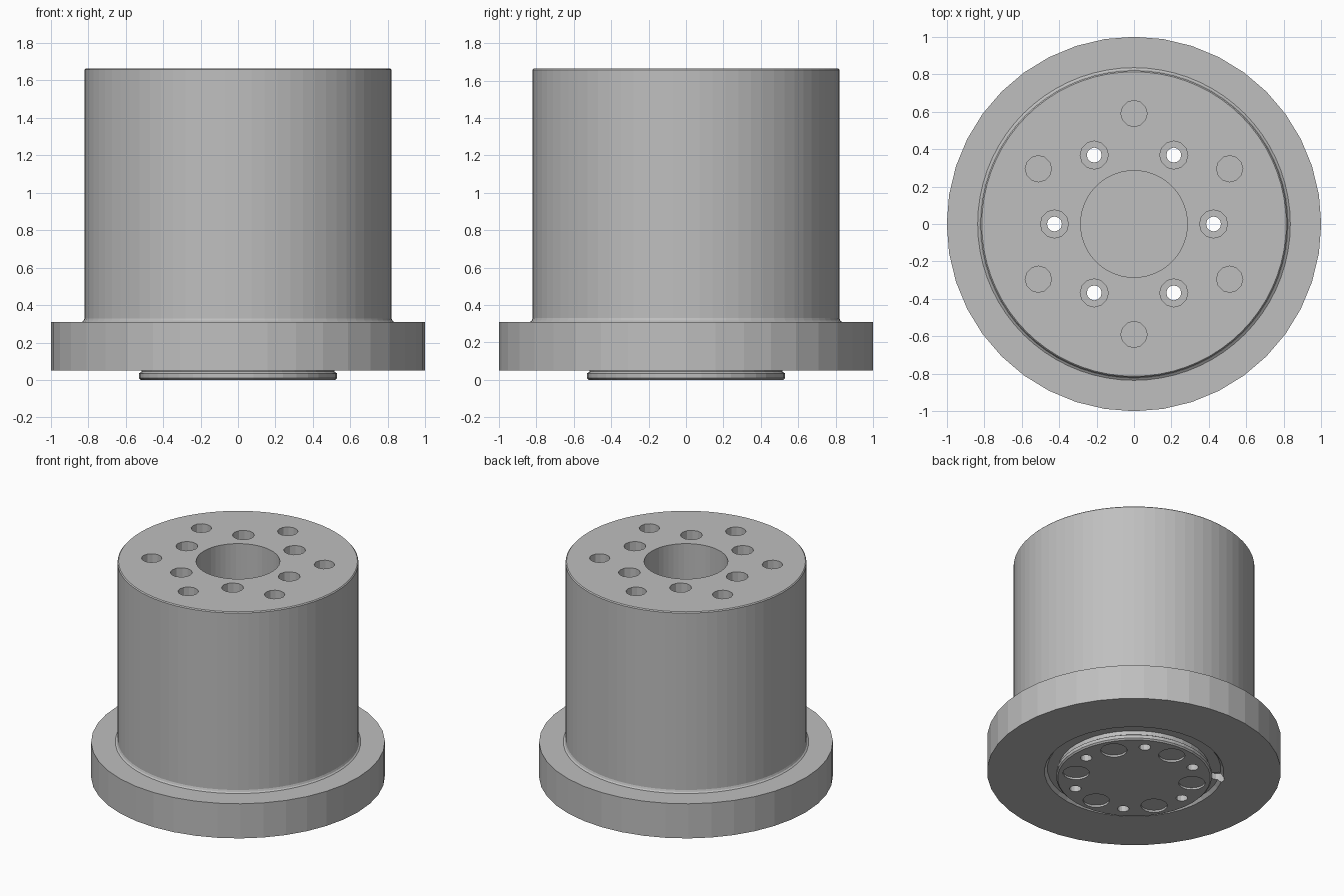
import bpy, bmesh
from math import cos, sin, radians, tau
from mathutils import Matrix, Vector

if "Cube" in bpy.data.objects:
    bpy.data.objects.remove(bpy.data.objects["Cube"], do_unlink=True)

steel = bpy.data.materials.new("machined grey")
steel.use_nodes = True
grey = (0.52, 0.52, 0.52, 1)
steel.diffuse_color = grey
steel.node_tree.nodes["Principled BSDF"].inputs["Base Color"].default_value = grey


def add_lathe(bm, profile, sides, centre=(0, 0)):
    """Revolve a closed (radius, z) outline and merge it into bm."""
    part = bmesh.new()
    verts = [part.verts.new((r, 0, z)) for r, z in profile]
    edges = [part.edges.new(pair) for pair in zip(verts, verts[1:])]
    bmesh.ops.spin(part, geom=verts + edges, cent=(0, 0, 0), axis=(0, 0, 1),
                   angle=tau, steps=sides)
    bmesh.ops.remove_doubles(part, verts=part.verts[:], dist=0.0001)
    bmesh.ops.recalc_face_normals(part, faces=part.faces[:])
    bmesh.ops.translate(part, vec=Vector((*centre, 0)), verts=part.verts[:])
    temp = bpy.data.meshes.new("temp")
    part.to_mesh(temp)
    part.free()
    bm.from_mesh(temp)
    bpy.data.meshes.remove(temp)


def make_object(name, bm):
    mesh = bpy.data.meshes.new(name)
    bm.to_mesh(mesh)
    bm.free()
    mesh.materials.append(steel)
    obj = bpy.data.objects.new(name, mesh)
    bpy.context.collection.objects.link(obj)
    return obj


def ring(bm, profile, radius, start, sides=12):
    """Six copies of a drilled hole on a bolt circle."""
    for k in range(6):
        a = radians(start + 60 * k)
        add_lathe(bm, profile, sides, (radius * cos(a), radius * sin(a)))


def hole(radius, low, high):
    return [(0, low), (radius, low), (radius, high), (0, high)]


# Tall body with a small foot fillet and top chamfer
bm = bmesh.new()
add_lathe(bm, [(0, .31), (.835, .31), (.825, .317), (.82, .33), (.82, 1.658),
               (.813, 1.665), (0, 1.665)], 72)
body = make_object("body", bm)

# Flange with a locating spigot and relief groove underneath
bm = bmesh.new()
add_lathe(bm, [(0, 0), (.52, 0), (.53, .01), (.53, .035), (.515, .045),
               (.515, .075), (.59, .075), (.61, .05), (1, .05), (1, .31), (0, .31)], 40)
flange = make_object("flange", bm)

# Drilled holes
bm = bmesh.new()
add_lathe(bm, hole(.285, .5, 1.8), 48)                  # centre bore
ring(bm, hole(.07, 1.2, 1.8), .59, 30)                  # outer blind holes
ring(bm, [(0, -.1), (.04, -.1), (.04, .6), (.075, .6),
          (.075, 1.8), (0, 1.8)], .425, 0)              # counterbored through holes
ring(bm, hole(.09, -.1, .015), .4, 30, 20)              # shallow pockets below
a = radians(150)
add_lathe(bm, hole(.05, .03, .12), 12, (.575 * cos(a), .575 * sin(a)))  # locating notch
cutter = make_object("hole_cutter", bm)
cutter.hide_render = True

for obj in (body, flange):
    mod = obj.modifiers.new("holes", "BOOLEAN")
    mod.operation = "DIFFERENCE"
    mod.solver = "EXACT"
    mod.object = cutter
    bpy.context.view_layer.update()
    evaluated = obj.evaluated_get(bpy.context.evaluated_depsgraph_get())
    drilled = bpy.data.meshes.new_from_object(evaluated)
    obj.modifiers.clear()
    obj.data = drilled
bpy.data.objects.remove(cutter, do_unlink=True)
